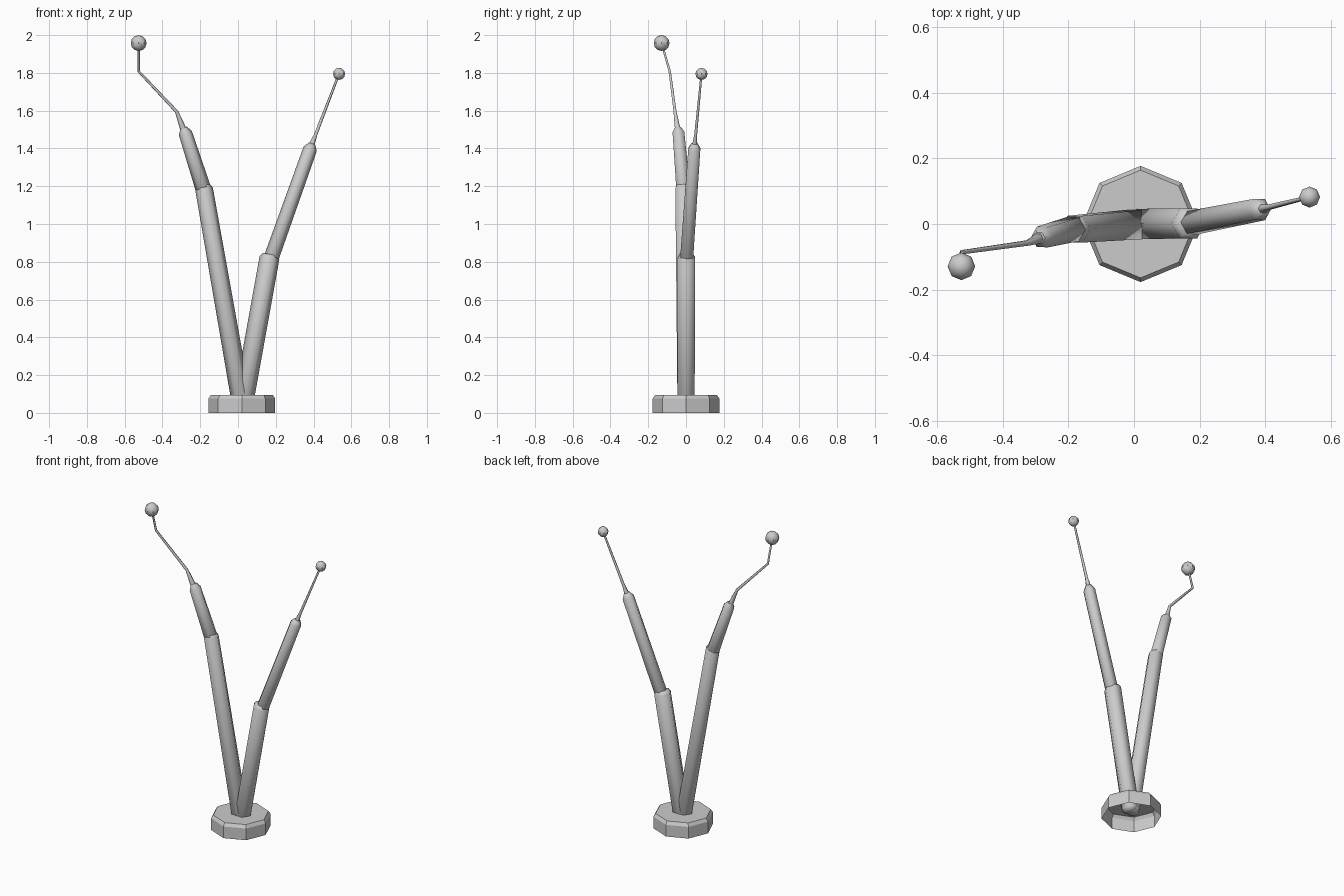
import bpy, bmesh, math
from mathutils import Vector

cube = bpy.data.objects.get("Cube")
if cube:
    bpy.data.objects.remove(cube, do_unlink=True)

grey = bpy.data.materials.new("plain_grey")
grey.use_nodes = True
grey.diffuse_color = (0.6, 0.6, 0.6, 1)
grey.node_tree.nodes["Principled BSDF"].inputs["Base Color"].default_value = grey.diffuse_color


def finish(name, bm, angle):
    bmesh.ops.recalc_face_normals(bm, faces=bm.faces)
    mesh = bpy.data.meshes.new(name)
    bm.to_mesh(mesh)
    bm.free()
    mesh.materials.append(grey)
    obj = bpy.data.objects.new(name, mesh)
    bpy.context.collection.objects.link(obj)
    bpy.ops.object.select_all(action='DESELECT')
    obj.select_set(True)
    bpy.context.view_layer.objects.active = obj
    if angle:
        bpy.ops.object.shade_smooth_by_angle(angle=math.radians(angle))
    return obj


def sweep(name, points, radii, sides=6, cap_start=True, angle=62):
    """Rings of the given radii along a path, joined into a tube."""
    pts = [Vector(p) for p in points]
    bm = bmesh.new()
    rings = []
    for i, (p, r) in enumerate(zip(pts, radii)):
        steps = [(b - a).normalized() for a, b in zip(pts, pts[1:])]
        t = (steps[max(i - 1, 0)] + steps[min(i, len(steps) - 1)]).normalized()
        u = Vector((1, 0, 0))
        u = (u - t * u.dot(t)).normalized()
        v = t.cross(u)
        rings.append([bm.verts.new(p + r * (u * math.cos(a) + v * math.sin(a)))
                      for a in (math.tau * k / sides for k in range(sides))])
    for a, b in zip(rings, rings[1:]):
        for k in range(sides):
            n = (k + 1) % sides
            bm.faces.new((a[k], a[n], b[n], b[k]))
    if cap_start:
        bm.faces.new(rings[0])
    bm.faces.new(rings[-1])
    return finish(name, bm, angle)


def segment(name, start, end, r0, r1, bevel, tip):
    """Hexagonal tube with a chamfer at each end."""
    a, b = Vector(start), Vector(end)
    d = (b - a).normalized() * bevel
    return sweep(name, (a, a + d, b - d, b), (r0 * tip, r0, r1, r1 * tip))


def ball(name, centre, radius):
    bm = bmesh.new()
    bmesh.ops.create_uvsphere(bm, u_segments=8, v_segments=6, radius=radius)
    bmesh.ops.translate(bm, verts=bm.verts, vec=centre)
    finish(name, bm, 35)


# Octagonal foot, hollow underneath
sweep("base", [(0.02, 0, z) for z in (0, 0.075, 0.095)],
      (0.177, 0.177, 0.164), sides=8, cap_start=False, angle=25)

# Taller arm, leaning right
segment("right_lower_arm", (0.022, 0, 0.035), (-0.183, -0.016, 1.205), 0.052, 0.047, 0.02, 0.75)
segment("right_upper_arm", (-0.172, -0.012, 1.15), (-0.288, -0.042, 1.51), 0.042, 0.036, 0.03, 0.5)
right_tip = (-0.526, -0.129, 1.958)
sweep("right_antenna",
      [(-0.285, -0.042, 1.49), (-0.325, -0.058, 1.595), (-0.525, -0.086, 1.807), right_tip],
      (0.018, 0.009, 0.007, 0.006))
ball("right_ball", right_tip, 0.042)

# Shorter arm, leaning left
segment("left_lower_arm", (0.025, 0, 0.035), (0.17, 0.002, 0.84), 0.053, 0.053, 0.02, 0.75)
segment("left_upper_arm", (0.158, 0, 0.77), (0.392, 0.046, 1.425), 0.04, 0.037, 0.03, 0.5)
left_tip = (0.535, 0.082, 1.795)
sweep("left_antenna", [(0.385, 0.045, 1.405), (0.41, 0.051, 1.47), left_tip],
      (0.017, 0.009, 0.006))
ball("left_ball", left_tip, 0.032)
